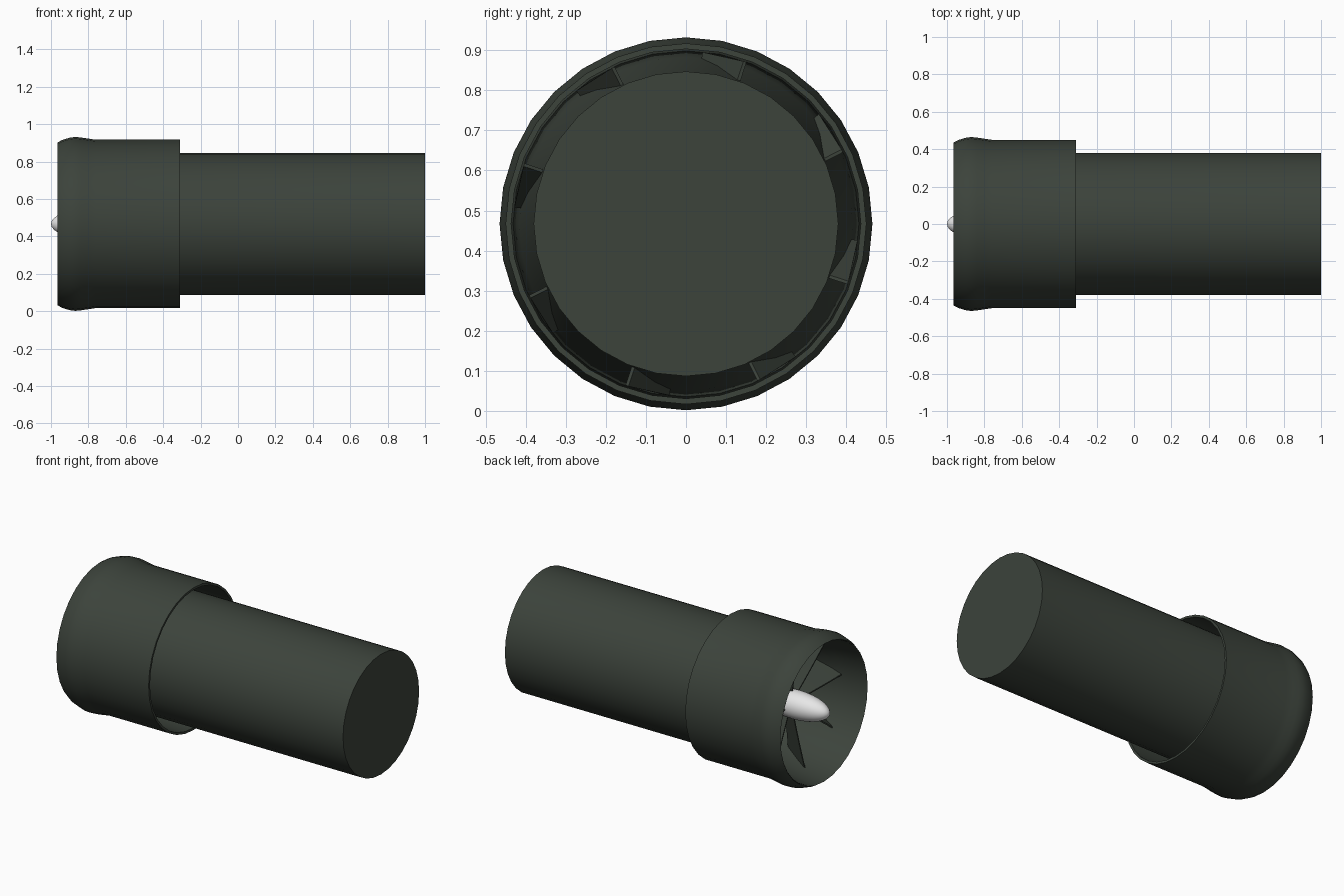
import bpy, bmesh, math
from mathutils import Matrix, Vector

cube = bpy.data.objects.get("Cube")
if cube:
    bpy.data.objects.remove(cube, do_unlink=True)

AXIS_Z = 0.467
SIDES = 32
BLADES = 8


def material(name, color):
    m = bpy.data.materials.new(name)
    m.use_nodes = True
    m.diffuse_color = (*color, 1)
    bsdf = next(n for n in m.node_tree.nodes if n.type == 'BSDF_PRINCIPLED')
    bsdf.inputs["Base Color"].default_value = (*color, 1)
    return m


green = material("dark green paint", (0.045, 0.056, 0.044))
white = material("white paint", (0.8, 0.8, 0.8))


def finish(name, bm, mat, fix_normals=True):
    bmesh.ops.remove_doubles(bm, verts=bm.verts, dist=1e-5)
    if fix_normals:
        bmesh.ops.recalc_face_normals(bm, faces=bm.faces)
    mesh = bpy.data.meshes.new(name)
    bm.to_mesh(mesh)
    bm.free()
    mesh.materials.append(mat)
    ob = bpy.data.objects.new(name, mesh)
    ob.location.z = AXIS_Z
    bpy.context.collection.objects.link(ob)
    bpy.ops.object.select_all(action='DESELECT')
    ob.select_set(True)
    bpy.context.view_layer.objects.active = ob
    bpy.ops.object.shade_smooth_by_angle(angle=math.radians(35))
    return ob


def lathe(name, profile, mat, closed=False):
    """Turn a profile of (x, radius) points around the x axis."""
    bm = bmesh.new()
    vs = [bm.verts.new((x, 0, r)) for x, r in profile]
    pairs = list(zip(vs, vs[1:]))
    if closed:
        pairs.append((vs[-1], vs[0]))
    edges = [bm.edges.new(p) for p in pairs]
    bmesh.ops.spin(bm, geom=vs + edges, cent=(0, 0, 0), axis=(1, 0, 0),
                   angle=math.tau, steps=SIDES, use_duplicate=False)
    return finish(name, bm, mat)


# Outer cowl: thin wall with a bulged front lip
lathe("cowl", [(-0.31, 0.45), (-0.76, 0.45), (-0.80, 0.456), (-0.84, 0.462),
               (-0.87, 0.465), (-0.90, 0.461), (-0.94, 0.449), (-0.965, 0.435),
               (-0.95, 0.428), (-0.87, 0.44), (-0.76, 0.436), (-0.31, 0.436)],
      green, closed=True)

# Core: intake funnel, inner bulkhead and long closed barrel
lathe("core_barrel", [(-0.48, 0), (-0.48, 0.372), (-0.61, 0.372), (-0.80, 0.41),
                      (-0.96, 0.43), (-0.95, 0.434), (-0.80, 0.416),
                      (-0.61, 0.38), (1.0, 0.38), (1.0, 0)], green)

# Fan: twisted blades that widen towards the tip
bm = bmesh.new()
STEPS = 6
for i in range(BLADES):
    base = math.radians(77 + i * 360 / BLADES)
    rows = []
    for k in range(STEPS + 1):
        t = k / STEPS
        r = 0.05 + 0.38 * t
        half_depth = 0.035 + 0.06 * t
        sweep = math.radians(9 - 2 * t)
        row = []
        for side in (-1, 1):
            for thick in (-0.004, 0.004):
                a = base - side * sweep + thick / r
                row.append(bm.verts.new((-0.71 + side * half_depth,
                                         r * math.cos(a), r * math.sin(a))))
        rows.append([row[j] for j in (0, 1, 3, 2)])
    for lo, hi in zip(rows, rows[1:]):
        for j in range(4):
            n = (j + 1) % 4
            bm.faces.new((lo[j], lo[n], hi[n], hi[j]))
    bm.faces.new(rows[0])
    bm.faces.new(rows[-1])
finish("fan_blades", bm, green)

# Spinner: long smooth ellipsoid at the fan hub
bm = bmesh.new()
bmesh.ops.create_uvsphere(bm, u_segments=32, v_segments=16, radius=1)
turn = Matrix.Rotation(math.pi / 2, 4, 'Y')
shape = Matrix.Diagonal(Vector((0.23, 0.085, 0.085, 1)))
bmesh.ops.transform(bm, matrix=Matrix.Translation((-0.77, 0, 0)) @ shape @ turn,
                    verts=bm.verts)
finish("spinner", bm, white)
